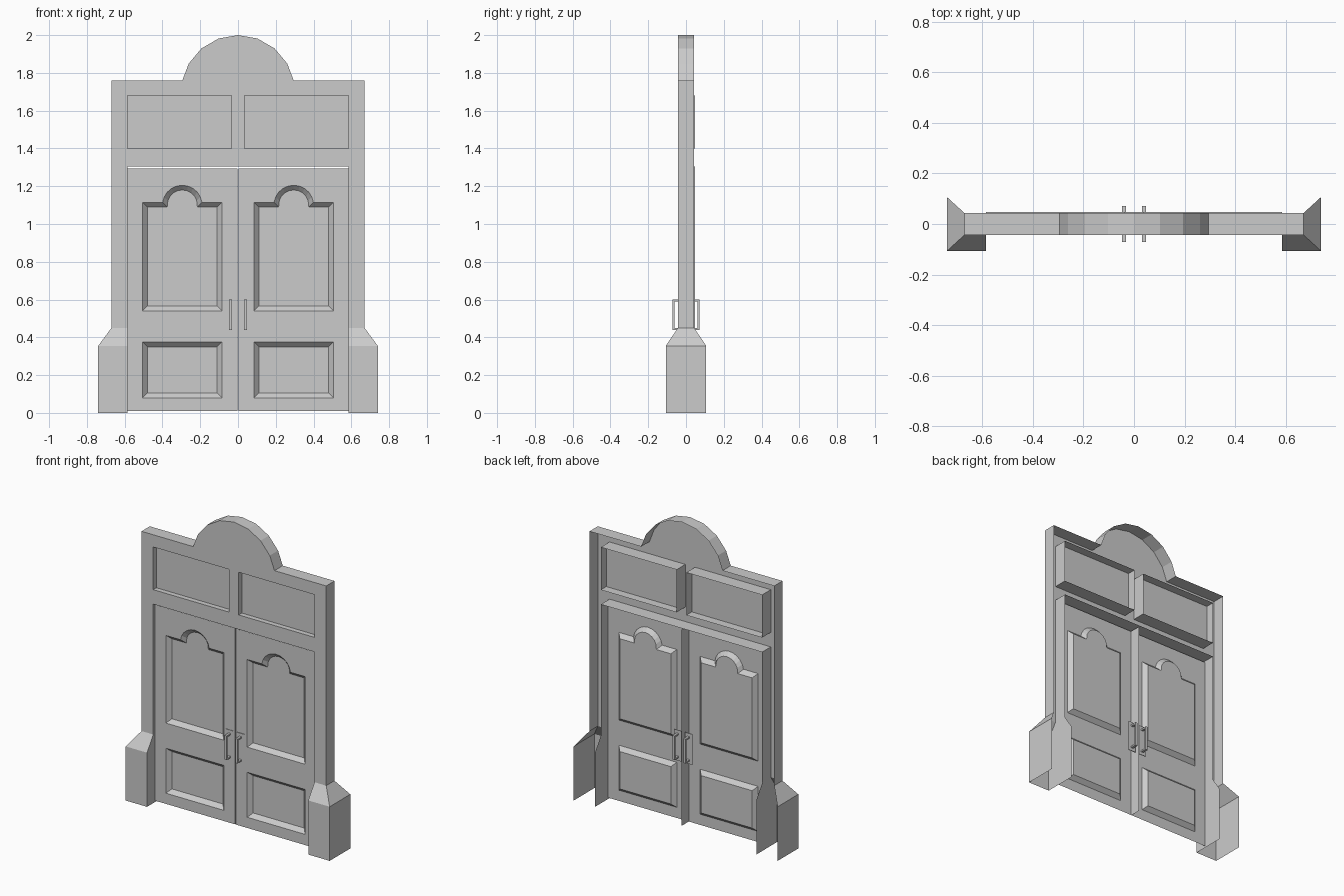
import bpy, bmesh, math

if "Cube" in bpy.data.objects:
    bpy.data.objects.remove(bpy.data.objects["Cube"])

FRONT, BACK = -0.043, 0.043
DOOR_Y, PANEL_Y, PANE_Y = -0.026, 0.0, -0.01


def finish(name, bm, mirror=()):
    bmesh.ops.remove_doubles(bm, verts=bm.verts, dist=1e-5)
    me = bpy.data.meshes.new(name)
    bm.to_mesh(me)
    bm.free()
    ob = bpy.data.objects.new(name, me)
    bpy.context.collection.objects.link(ob)
    if mirror:
        mod = ob.modifiers.new("mirror", "MIRROR")
        mod.use_axis = ["X" in mirror, "Y" in mirror, False]
        mod.use_mirror_merge = False
    return ob


def ring(bm, pts, y):
    return [bm.verts.new((x, y, z)) for x, z in pts]


def loft(bm, a, b, closed=True):
    n = len(a)
    for i in range(n if closed else n - 1):
        j = (i + 1) % n
        bm.faces.new((a[i], a[j], b[j], b[i]))


def wall(bm, pts, y0, y1, closed=True):
    loft(bm, ring(bm, pts, y0), ring(bm, pts, y1), closed)


def sheet(bm, loops, y):
    """Flat front-facing sheet: first loop is the outline, the rest are holes."""
    edges = []
    for pts in loops:
        v = ring(bm, pts, y)
        edges += [bm.edges.new((v[i], v[(i + 1) % len(v)])) for i in range(len(v))]
    res = bmesh.ops.triangle_fill(bm, edges=edges, use_beauty=True, normal=(0, -1, 0))
    for f in res["geom"]:
        if isinstance(f, bmesh.types.BMFace):
            f.normal_update()
            if f.normal.y > 0:
                f.normal_flip()


def rect(x0, x1, z0, z1):
    return [(x0, z0), (x1, z0), (x1, z1), (x0, z1)]


def box(bm, x0, x1, y0, y1, z0, z1):
    a, b = ring(bm, rect(x0, x1, z0, z1), y0), ring(bm, rect(x0, x1, z0, z1), y1)
    bm.faces.new(a)
    bm.faces.new(b[::-1])
    loft(bm, b, a)


# Facade front with arched crest and two window openings, hollow at the back
right_half = [(0.67, 0.45), (0.67, 1.76)]
arch = [(0.301 * math.sin(math.radians(a)), 1.699 + 0.301 * math.cos(math.radians(a)))
        for a in (78.3, 60, 40, 20, 0, -20, -40, -60, -78.3)]
outer = right_half + arch + [(-0.67, 1.76), (-0.67, 0.45)]
outline = outer + [(-0.585, 0.45), (-0.585, 1.305), (0.585, 1.305), (0.585, 0.45)]
windows = [rect(-0.585, -0.035, 1.40, 1.68), rect(0.035, 0.585, 1.40, 1.68)]
bm = bmesh.new()
sheet(bm, [outline] + windows, FRONT)
wall(bm, outer[::-1], FRONT, BACK, closed=False)
finish("facade", bm)

# Deep reveals around the doorway and windows
bm = bmesh.new()
for w in windows:
    wall(bm, w, FRONT, 0.047)
wall(bm, [(0.585, 0.45), (0.585, 1.305), (-0.585, 1.305), (-0.585, 0.45)],
     FRONT, 0.047, closed=False)
finish("opening_reveals", bm)

# Window panes
bm = bmesh.new()
for w in windows:
    bm.faces.new(ring(bm, w, PANE_Y))
finish("window_panes", bm)

# Flared post bases, open at the back
bm = bmesh.new()
levels = [(0.0, 0.74, 0.107), (0.355, 0.74, 0.107), (0.45, 0.67, 0.043)]
rows = [[bm.verts.new(p) for p in
         ((0.585, d, z), (0.585, -d, z), (x, -d, z), (x, d, z))] for z, x, d in levels]
for lo, hi in zip(rows, rows[1:]):
    loft(bm, lo, hi, closed=False)
finish("post_base", bm, "X")


# Door leaf with one arched and one square recessed panel
def arched_panel(inset):
    cx, cz, r = 0.295, 1.10, 0.105 - inset
    x0, x1, z0, z1 = 0.085 + inset, 0.505 - inset, 0.54 + inset, 1.115 - inset
    start = math.asin((1.115 - cz) / 0.105) if not inset else 0.0
    arc = [(cx + r * math.cos(t), cz + r * math.sin(t))
           for t in (start + (math.pi - 2 * start) * i / 10 for i in range(11))]
    if inset:
        arc = [(cx + r, z1)] + arc[1:-1] + [(cx - r, z1)]
    return [(x0, z0), (x1, z0), (x1, z1)] + arc + [(x0, z1)]


def square_panel(inset):
    return rect(0.085 + inset, 0.505 - inset, 0.08 + inset, 0.375 - inset)


bm = bmesh.new()
sheet(bm, [rect(0.002, 0.585, 0.01, 1.295), arched_panel(0), square_panel(0)], DOOR_Y)
for panel in (arched_panel, square_panel):
    inner = ring(bm, panel(0.025), PANEL_Y)
    loft(bm, ring(bm, panel(0), DOOR_Y), inner)
    bm.faces.new(inner)
wall(bm, [(0.002, 1.295), (0.002, 0.01)], DOOR_Y, BACK, closed=False)
finish("door_leaf", bm, "X")

# Pull handles: plate, two stems and a grip, front and back
bm = bmesh.new()
box(bm, 0.013, 0.067, DOOR_Y - 0.004, DOOR_Y, 0.42, 0.62)
box(bm, 0.032, 0.048, -0.072, -0.062, 0.44, 0.60)
for z in (0.44, 0.59):
    box(bm, 0.032, 0.048, -0.062, DOOR_Y - 0.004, z, z + 0.01)
finish("door_handle", bm, "XY")
